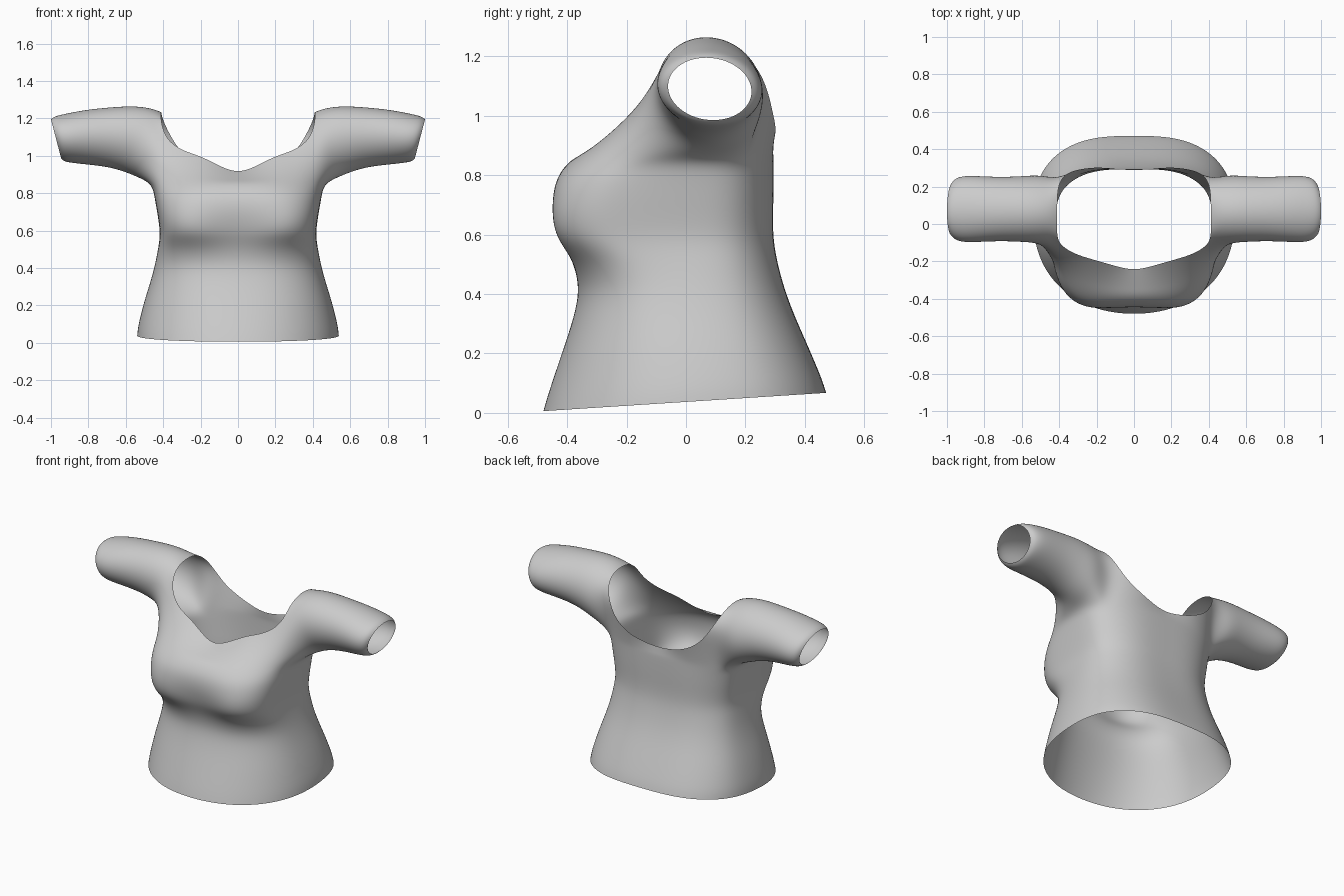
import bpy, bmesh, math
from mathutils import Vector

if "Cube" in bpy.data.objects:
    bpy.data.objects.remove(bpy.data.objects["Cube"])

HALF = 12          # columns from front centre to back centre
ARM = 14           # points around a sleeve
FRONT, BACK = 4, 8  # columns where the armhole starts and ends
MID_Y = 0.03

# Torso rings: height, half width, front y, back y, centre dent, front roundness
TORSO = [
    (0.00, 0.540, -0.485, 0.485, 0.000, 0.90),
    (0.06, 0.535, -0.468, 0.470, 0.000, 0.90),
    (0.20, 0.503, -0.420, 0.420, 0.000, 0.85),
    (0.32, 0.468, -0.380, 0.375, 0.000, 0.80),
    (0.42, 0.443, -0.360, 0.342, 0.000, 0.75),
    (0.51, 0.426, -0.392, 0.318, 0.012, 0.62),
    (0.58, 0.416, -0.460, 0.306, 0.050, 0.48),
    (0.65, 0.424, -0.476, 0.304, 0.045, 0.45),
    (0.72, 0.436, -0.470, 0.306, 0.025, 0.48),
    (0.79, 0.448, -0.452, 0.307, 0.015, 0.56),
    (0.85, 0.462, -0.402, 0.307, 0.008, 0.68),
]
# Neckline from front centre, over the shoulder, to back centre
NECK_FRONT = [(0, -.25, .905), (.1, -.225, .945), (.2, -.195, 1.0),
              (.31, -.165, 1.03), (.395, -.115, 1.10)]
SHOULDER = [(.415, -.06, 1.21), (.41, .08, 1.245), (.41, .21, 1.21)]
NECK_BACK = [(.365, .27, 1.11), (.3, .292, 1.01), (.2, .305, .95),
             (.1, .295, .92), (0, .285, .905)]
# Sleeve rings: top x, bottom x, half depth, top z, bottom z
SLEEVE = [
    (.455, .530, .183, 1.252, .885),
    (.550, .630, .175, 1.268, .925),
    (.700, .720, .170, 1.258, .945),
    (.820, .820, .175, 1.245, .955),
    (.920, .890, .178, 1.225, .963),
    (.980, .930, .165, 1.212, .970),
    (1.00, .945, .140, 1.195, .985),
]


def torso_point(ring, col):
    z, w, yf, yb, dent, q = ring
    a = math.pi * col / HALF
    s, c = abs(math.sin(a)), math.cos(a)
    front = c > 0
    power = q if front else 0.75
    x = 0.0 if col in (0, HALF) else 1.008 * w * s ** (0.35 + 0.65 * power)
    reach = (yf if front else yb) - MID_Y
    y = MID_Y + reach * abs(c) ** power
    y += dent * {0: 1.0, 1: 0.3}.get(col, 0)
    y -= 0.012 * {HALF: 1.0, HALF - 1: 0.4}.get(col, 0)   # spine hollow
    lift = max(0, 1 - z / 0.4)                            # hem rises to the back
    return Vector((x, y, z + lift * (0.037 + 0.031 * y / 0.48)))


bm = bmesh.new()


def bridge(a, b, closed=False):
    n = len(a)
    for i in range(n if closed else n - 1):
        j = (i + 1) % n
        bm.faces.new((a[i], a[j], b[j], b[i]))


# Body up to the armpit
rings = [[bm.verts.new(torso_point(r, c)) for c in range(HALF + 1)] for r in TORSO]
for low, high in zip(rings, rings[1:]):
    bridge(low, high)
armpit = rings[-1]


def rise(base, edge):
    """Panel from the armpit ring up to the neckline."""
    rows = [base]
    for t in (1 / 3, 2 / 3, 1):
        rows.append([bm.verts.new(b.co.lerp(Vector(e), t)) for b, e in zip(base, edge)])
    for low, high in zip(rows, rows[1:]):
        bridge(low, high)
    return rows


# Chest and upper back panels
chest = rise(armpit[:FRONT + 1], NECK_FRONT)
back = rise(armpit[BACK:], NECK_BACK)

# Sleeve, starting from the armhole loop
loop = armpit[FRONT:BACK + 1] + [r[0] for r in back[1:]]
loop += [bm.verts.new(p) for p in reversed(SHOULDER)]
loop += [r[-1] for r in reversed(chest[1:])]
for xt, xb, hy, zt, zb in SLEEVE:
    ring = []
    for i in range(ARM):
        a = -math.pi / 2 + (i - 2) * 2 * math.pi / ARM
        c, s = 1.033 * math.cos(a), 1.033 * math.sin(a)
        tilt = -0.012 * s
        ring.append(bm.verts.new((xb + (xt - xb) * (s + 1) / 2,
                                  0.08 + hy * c + tilt,
                                  (zt + zb) / 2 + (zt - zb) / 2 * s)))
    bridge(loop, ring, True)
    loop = ring

bmesh.ops.recalc_face_normals(bm, faces=bm.faces)
# The open shell should face outwards at the front hem
bm.faces.ensure_lookup_table()
if bm.faces[0].normal.y > 0:
    bmesh.ops.reverse_faces(bm, faces=bm.faces)
mesh = bpy.data.meshes.new("blouse")
bm.to_mesh(mesh)
bm.free()
blouse = bpy.data.objects.new("blouse", mesh)
bpy.context.collection.objects.link(blouse)

cloth = bpy.data.materials.new("light grey cloth")
cloth.diffuse_color = (0.6, 0.6, 0.6, 1)
cloth.use_nodes = True
cloth.node_tree.nodes["Principled BSDF"].inputs["Base Color"].default_value = cloth.diffuse_color
mesh.materials.append(cloth)
for p in mesh.polygons:
    p.use_smooth = True

# Second half and smooth surface
mirror = blouse.modifiers.new("mirror", 'MIRROR')
mirror.use_clip = True
mirror.merge_threshold = 0.0005
sub = blouse.modifiers.new("smooth", 'SUBSURF')
sub.levels = sub.render_levels = 3
